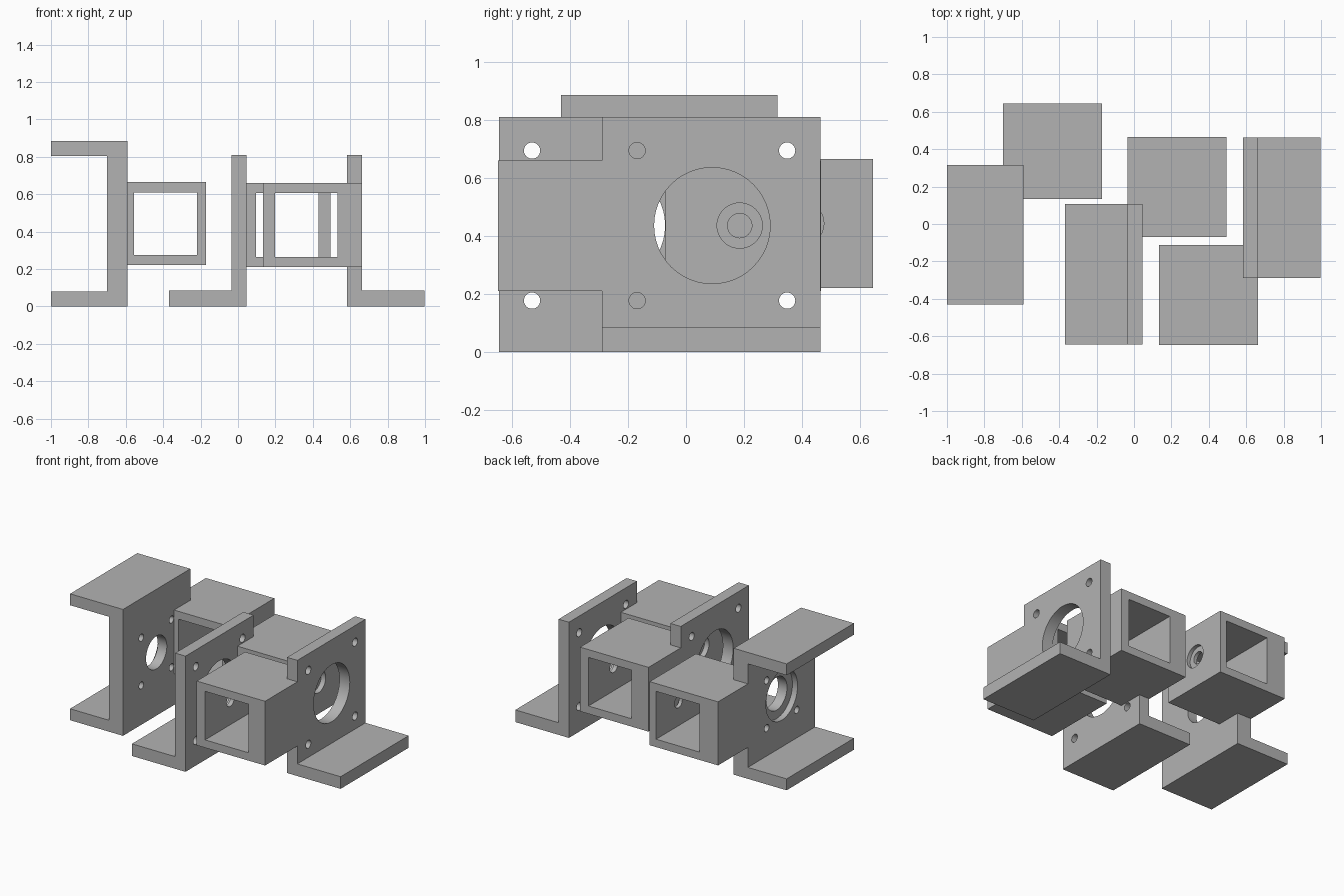
import bpy, bmesh, math
from mathutils import Matrix, Vector

if "Cube" in bpy.data.objects:
    bpy.data.objects.remove(bpy.data.objects["Cube"], do_unlink=True)

grey = bpy.data.materials.new("plain grey")
grey.use_nodes = True
COLOUR = (0.45, 0.45, 0.45, 1)
grey.diffuse_color = COLOUR
grey.node_tree.nodes["Principled BSDF"].inputs["Base Color"].default_value = COLOUR


def make_object(name, bm):
    bmesh.ops.recalc_face_normals(bm, faces=bm.faces)
    mesh = bpy.data.meshes.new(name)
    bm.to_mesh(mesh)
    bm.free()
    mesh.materials.append(grey)
    obj = bpy.data.objects.new(name, mesh)
    bpy.context.collection.objects.link(obj)
    return obj


def box(name, x, y, z):
    bm = bmesh.new()
    size = (x[1] - x[0], y[1] - y[0], z[1] - z[0])
    mid = (sum(x) / 2, sum(y) / 2, sum(z) / 2)
    bmesh.ops.create_cube(bm, size=1, matrix=Matrix.Translation(mid) @ Matrix.Diagonal((*size, 1)))
    return make_object(name, bm)


def extrusion(name, profile, y):
    """Extrude an x-z profile along y."""
    bm = bmesh.new()
    face = bm.faces.new([bm.verts.new((px, y[0], pz)) for px, pz in profile])
    new = bmesh.ops.extrude_face_region(bm, geom=[face])["geom"]
    bmesh.ops.translate(bm, vec=(0, y[1] - y[0], 0),
                        verts=[v for v in new if isinstance(v, bmesh.types.BMVert)])
    return make_object(name, bm)


def drill(x, y, z, r):
    """Cylinder along x used as a cutter."""
    bm = bmesh.new()
    place = Matrix.Translation((sum(x) / 2, y, z)) @ Matrix.Rotation(math.pi / 2, 4, "Y")
    bmesh.ops.create_cone(bm, cap_ends=True, segments=48, radius1=r, radius2=r,
                          depth=x[1] - x[0], matrix=place)
    return make_object("cutter", bm)


def combine(obj, tool, operation):
    mod = obj.modifiers.new(operation, "BOOLEAN")
    mod.operation, mod.solver, mod.object = operation, "EXACT", tool
    bpy.context.view_layer.objects.active = obj
    bpy.ops.object.modifier_apply(modifier=mod.name)
    bpy.data.objects.remove(tool, do_unlink=True)


def bracket(name, profile, plate_y, tube, bore, cuts):
    body = extrusion(name, profile, plate_y)
    combine(body, box("tube", *tube), "UNION")
    bore_y = (tube[1][0] - 0.05, tube[1][1] + 0.05)
    # bore only the tube, which lies clear of the plate in x
    combine(body, box("bore", bore[0], bore_y, bore[1]), "DIFFERENCE")
    for cut in cuts:
        combine(body, drill(*cut), "DIFFERENCE")
    for o in bpy.context.selected_objects:
        o.select_set(False)
    body.select_set(True)
    bpy.context.view_layer.objects.active = body
    bpy.ops.object.shade_smooth_by_angle(angle=math.radians(30))
    return body


def corner_holes(x, y, z, spread, r):
    return [(x, y + sy * spread, z + sz * spread, r) for sy in (-1, 1) for sz in (-1, 1)]


# Channel bracket with two flanges and a stepped central hole
y, z = -0.06, 0.4425
plate = (-0.75, -0.57)
bracket("channel_bracket",
        [(-1, 0), (-0.59, 0), (-0.59, 0.885), (-1, 0.885),
         (-1, 0.805), (-0.7, 0.805), (-0.7, 0.08), (-1, 0.08)],
        (-0.43, 0.315),
        ((-0.7, -0.17), (0.135, 0.645), (0.22, 0.665)),
        ((-0.555, -0.22), (0.275, 0.61)),
        [(plate, y, z, 0.115), ((-0.75, -0.66), y, z, 0.175),
         ((-0.25, -0.1), 0.397, z, 0.042), ((-0.195, -0.1), 0.397, z, 0.078)]
        + corner_holes(plate, y, z, 0.167, 0.025))

# Two angle brackets, the second turned half round
y, z = -0.272, 0.435
plate = (-0.1, 0.08)


def angle_bracket(name):
    return bracket(name,
                   [(-0.37, 0), (0.045, 0), (0.045, 0.81), (-0.035, 0.81),
                    (-0.035, 0.085), (-0.37, 0.085)],
                   (-0.645, 0.108),
                   ((-0.035, 0.495), (-0.07, 0.465), (0.21, 0.66)),
                   ((0.095, 0.43), (0.265, 0.605)),
                   [(plate, y, z, 0.2),
                    ((0.4, 0.6), 0.185, z, 0.042), ((0.46, 0.6), 0.185, z, 0.078)]
                   + corner_holes(plate, y, z, 0.2585, 0.028))


angle_bracket("middle_angle_bracket")
turned = angle_bracket("left_angle_bracket")
turned.data.transform(Matrix.Translation((0.628, -0.182, 0)) @ Matrix.Rotation(math.pi, 4, "Z"))
